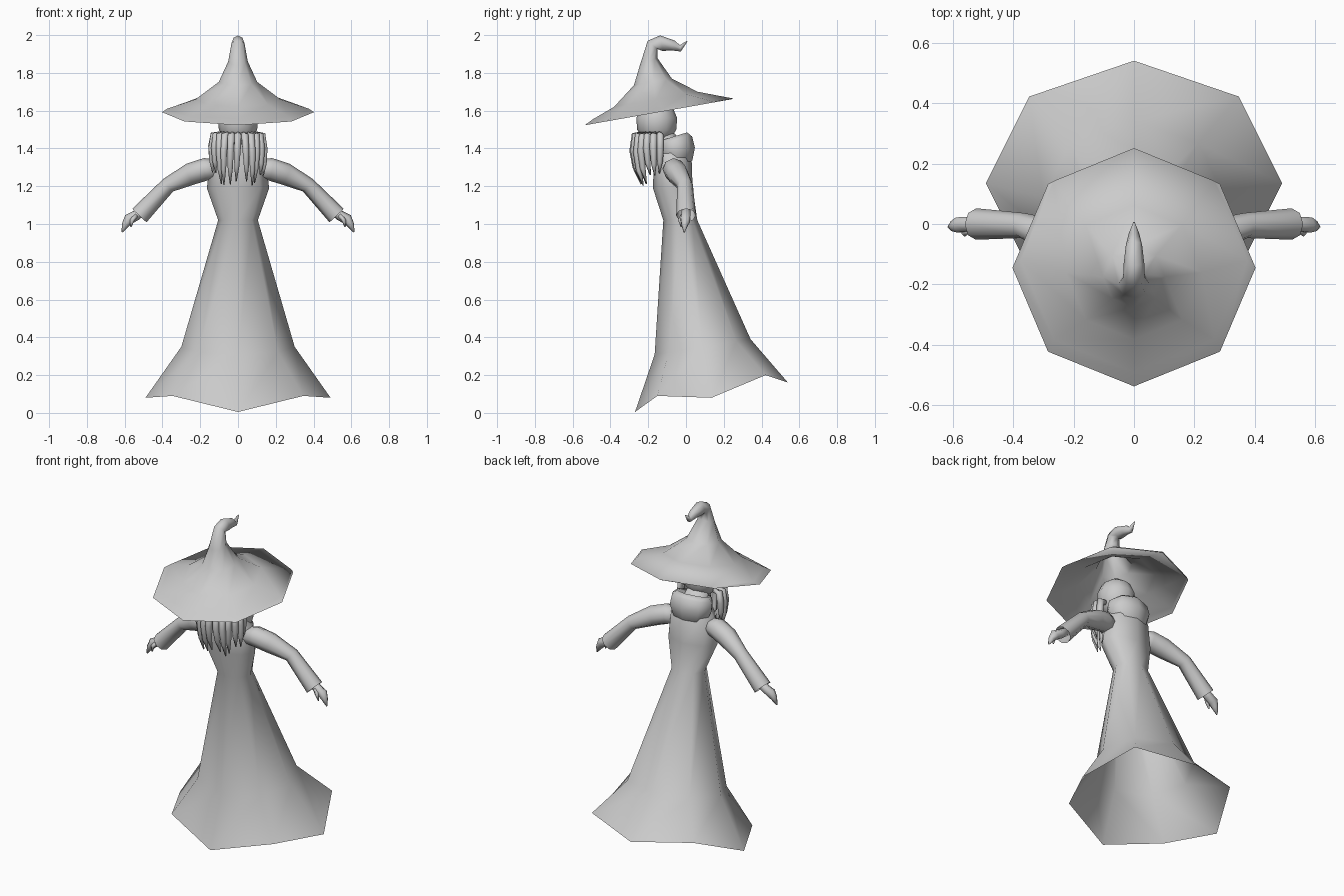
import bpy, bmesh, random
from math import sin, cos, pi, radians
from mathutils import Vector

if "Cube" in bpy.data.objects:
    bpy.data.objects.remove(bpy.data.objects["Cube"])
random.seed(4)

grey = bpy.data.materials.new("plain_grey")
grey.use_nodes = True
grey.diffuse_color = (0.6, 0.6, 0.6, 1)
grey.node_tree.nodes["Principled BSDF"].inputs["Base Color"].default_value = grey.diffuse_color


def skin(name, rings, cap_start=False, cap_end=False):
    """Bridge rings of points into a smooth-shaded surface."""
    bm = bmesh.new()
    loops = [[bm.verts.new(p) for p in ring] for ring in rings]
    n = len(loops[0])
    for a, b in zip(loops, loops[1:]):
        for i in range(n):
            j = (i + 1) % n
            bm.faces.new((a[i], a[j], b[j], b[i]))
    if cap_start:
        bm.faces.new(loops[0])
    if cap_end:
        bm.faces.new(loops[-1])
    bmesh.ops.recalc_face_normals(bm, faces=bm.faces)
    mesh = bpy.data.meshes.new(name)
    bm.to_mesh(mesh)
    bm.free()
    mesh.materials.append(grey)
    mesh.shade_smooth()
    obj = bpy.data.objects.new(name, mesh)
    bpy.context.collection.objects.link(obj)
    return obj


def ring(y, z, rx, ry, tilt=0, n=8, lift=None):
    """Ellipse across x, starting at the front, tilted up towards the back."""
    pts = []
    for i in range(n):
        a = 2 * pi * i / n
        v = -ry * cos(a)
        up = lift[min(i, n - i)] if lift else 0
        pts.append((rx * sin(a), y + v * cos(tilt), z + v * sin(tilt) + up))
    return pts


def tube(name, stations, axis, n=8, cap_start=True, cap_end=True):
    """Tapered tube through (point, radius) stations."""
    pts = [Vector(p) for p, r in stations]
    rings = []
    for k, (p, r) in enumerate(stations):
        d = (pts[min(k + 1, len(pts) - 1)] - pts[max(k - 1, 0)]).normalized()
        u = d.cross(Vector(axis)).normalized()
        w = d.cross(u)
        rings.append([pts[k] + r * (u * cos(2 * pi * i / n) + w * sin(2 * pi * i / n))
                      for i in range(n)])
    return skin(name, rings, cap_start, cap_end)


# Robe with an uneven flared hem
skin("robe", [
    ring(0.135, 0, 0.49, 0.405, lift=(0.005, 0.09, 0.08, 0.2, 0.16)),
    ring(0.088, 0.35, 0.30, 0.257, radians(9)),
    ring(-0.03, 1.02, 0.105, 0.09),
    ring(-0.07, 1.19, 0.165, 0.105),
    ring(-0.07, 1.34, 0.145, 0.1),
    ring(-0.09, 1.42, 0.08, 0.07),
    ring(-0.12, 1.48, 0.06, 0.06),
], cap_end=True)

# Hood bundled behind the neck
skin("hood", [
    ring(-0.04, 1.28, 0.05, 0.03, 0.15),
    ring(-0.045, 1.325, 0.11, 0.08, 0.15),
    ring(-0.05, 1.39, 0.138, 0.098, 0.15),
    ring(-0.06, 1.44, 0.13, 0.095, 0.25),
    ring(-0.075, 1.46, 0.105, 0.085, 0.3),
    ring(-0.08, 1.44, 0.06, 0.05, 0.3),
], True, True)

# Head
head_rows = [(-80, 0), (-50, 0), (-20, 0), (10, 0), (40, 0), (75, 0)]
skin("head", [ring(-0.155, 1.54 + 0.12 * sin(radians(t)), 0.108 * cos(radians(t)),
                   0.11 * cos(radians(t)), n=12) for t, _ in head_rows], True, True)

# Pointed hat with tilted brim and a tip curling backwards
skin("hat", [
    ring(-0.145, 1.592, 0.402, 0.398, 0.175),
    ring(-0.12, 1.61, 0.375, 0.375, 0.145),
    ring(-0.16, 1.66, 0.225, 0.225, 0.18),
    ring(-0.175, 1.752, 0.102, 0.102, 0.17),
    ring(-0.198, 1.86, 0.052, 0.05, 0.4),
    ring(-0.177, 1.948, 0.036, 0.034, -0.7),
    ring(-0.13, 1.957, 0.034, 0.042, -1.4),
    ring(-0.07, 1.945, 0.027, 0.028, -2.0),
    ring(-0.03, 1.93, 0.017, 0.017, -1.4),
    ring(0.005, 1.967, 0.003, 0.003, -0.8),
], cap_end=True)

# Arms: open sleeves, hands and thumbs
for side, s in (("left", 1), ("right", -1)):
    tube(side + "_sleeve", [
        ((s * 0.11, -0.075, 1.29), 0.05),
        ((s * 0.17, -0.065, 1.29), 0.06),
        ((s * 0.25, -0.045, 1.265), 0.059),
        ((s * 0.37, -0.005, 1.205), 0.042),
        ((s * 0.522, 0.0, 1.045), 0.052)], (0, 1, 0), cap_end=False)
    tube(side + "_hand", [
        ((s * 0.48, 0.0, 1.09), 0.025),
        ((s * 0.54, 0.0, 1.045), 0.027),
        ((s * 0.578, -0.003, 1.025), 0.029),
        ((s * 0.597, -0.007, 0.995), 0.019),
        ((s * 0.613, -0.01, 0.957), 0.004)], (0, 1, 0), 6)
    tube(side + "_thumb", [
        ((s * 0.54, -0.015, 1.045), 0.014),
        ((s * 0.56, -0.03, 1.02), 0.012),
        ((s * 0.567, -0.025, 0.985), 0.004)], (1, 0, 0), 5)

# Beard of hanging tapered strands around the jaw
strands = 13
for k in range(strands):
    a = radians(-96 + 192 * k / (strands - 1))
    length = 0.2 + 0.07 * cos(a) + random.uniform(-0.03, 0.02)
    sx, cy = sin(a), cos(a)
    sway = random.uniform(-0.012, 0.012)
    path = [(0.095, 0.085, 0.0, 0.016), (0.13, 0.118, 0.02, 0.021),
            (0.138, 0.13, 0.35, 0.02), (0.135, 0.118, 0.7, 0.015),
            (0.128, 0.09, 1.0, 0.003)]
    tube("beard_strand_%d" % (k + 1),
         [((rx * sx + sway * f, -0.15 - ry * cy, 1.475 - length * f), r)
          for rx, ry, f, r in path], (1, 0, 0), 6)
